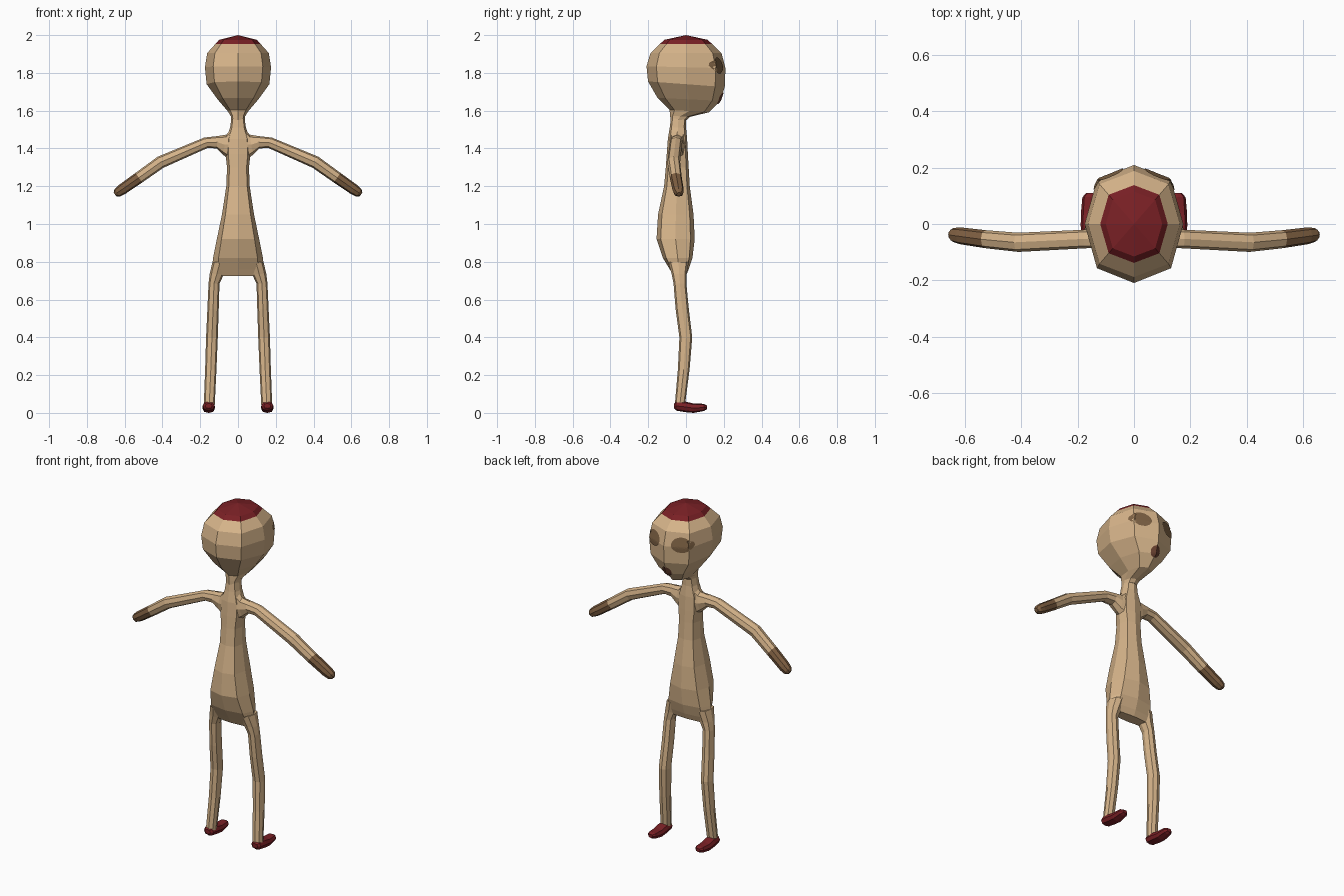
import bpy, bmesh, math
from mathutils import Vector
from mathutils.bvhtree import BVHTree

if "Cube" in bpy.data.objects:
    bpy.data.objects.remove(bpy.data.objects["Cube"])


def srgb(r, g, b):
    return tuple(((c / 255 + 0.055) / 1.055) ** 2.4 for c in (r, g, b)) + (1.0,)


def material(name, *rgb):
    m = bpy.data.materials.new(name)
    m.diffuse_color = srgb(*rgb)
    m.use_nodes = True
    m.node_tree.nodes["Principled BSDF"].inputs["Base Color"].default_value = m.diffuse_color
    return m


SKIN = material("tan skin", 214, 180, 138)
BROWN = material("brown hands", 128, 96, 66)
RED = material("dark red", 122, 32, 37)
EYE = material("brown eyes", 126, 98, 68)
MOUTH = material("dark mouth", 104, 64, 48)


def ring(center, u, v, diag=0.75):
    """Eight-sided cross-section spanned by half-axes u and v."""
    c, u, v = Vector(center), Vector(u), Vector(v)
    steps = [(1, 0), (diag, diag), (0, 1), (-diag, diag),
             (-1, 0), (-diag, -diag), (0, -1), (diag, -diag)]
    return [c + u * a + v * b for a, b in steps]


def link(name, bm, mats):
    bmesh.ops.recalc_face_normals(bm, faces=bm.faces)
    me = bpy.data.meshes.new(name)
    bm.to_mesh(me)
    bm.free()
    ob = bpy.data.objects.new(name, me)
    for m in mats:
        me.materials.append(m)
    bpy.context.collection.objects.link(ob)
    return ob


def loft(rings):
    bm = bmesh.new()
    loops = [[bm.verts.new(p) for p in r] for r in rings]
    for a, b in zip(loops, loops[1:]):
        for i in range(8):
            j = (i + 1) % 8
            bm.faces.new((a[i], a[j], b[j], b[i]))
    # Caps are fans around a middle point
    for lp in (loops[0], loops[-1]):
        mid = bm.verts.new(sum((w.co for w in lp), Vector()) / 8)
        for i in range(8):
            bm.faces.new((lp[i], lp[(i + 1) % 8], mid))
    return bm


def mirrored(name, rings, mat):
    ob = link(name, loft(rings), [mat])
    ob.modifiers.new("mirror", 'MIRROR')
    return ob


def limb(points):
    """Rings across a path in the xz plane: x, y, z, half depth, half height."""
    out = []
    for i, (x, y, z, ry, rz) in enumerate(points):
        a, b = points[max(i - 1, 0)], points[min(i + 1, len(points) - 1)]
        t = Vector((b[0] - a[0], 0, b[2] - a[2])).normalized()
        out.append(ring((x, y, z), (0, ry, 0), (-t.z * rz, 0, t.x * rz)))
    return out


# Head: z, centre y, half width, half depth, forward tilt
HEAD = [
    (1.550, -0.040, 0.036, 0.042, 0.000),
    (1.570, -0.032, 0.038, 0.052, 0.003),
    (1.598, 0.018, 0.055, 0.105, 0.006),
    (1.660, 0.015, 0.108, 0.166, 0.008),
    (1.740, 0.002, 0.166, 0.203, 0.015),
    (1.830, 0.000, 0.175, 0.209, 0.005),
    (1.905, 0.000, 0.163, 0.188, 0.000),
    (1.975, 0.000, 0.100, 0.115, 0.000)]
bm = loft([ring((0, cy, z), (rx, 0, 0), (0, ry, -t)) for z, cy, rx, ry, t in HEAD])
for v in bm.verts:
    if v.co.z > 1.97 and abs(v.co.x) < 0.001 and abs(v.co.y) < 0.001:
        v.co.z = 2.0
# Red cap is the crown above a level cut
bmesh.ops.bisect_plane(bm, geom=bm.verts[:] + bm.edges[:] + bm.faces[:],
                       plane_co=(0, 0, 1.953), plane_no=(0, 0, 1))
for f in bm.faces:
    f.material_index = int(f.calc_center_median().z > 1.953)
bm.normal_update()
head_tree = BVHTree.FromBMesh(bm)
link("head", bm, [SKIN, RED])


# Face spots: thin patches that hug the back-to-front curve of the head
def face_spot(name, cx, cz, rx, rz, mat):
    sb = bmesh.new()

    def put(k, a):
        x, z = cx + rx * k * math.cos(a), cz + rz * k * math.sin(a)
        hit, n, _, _ = head_tree.ray_cast(Vector((x, 1, z)), Vector((0, -1, 0)))
        off = n if n.y > 0 else -n
        return sb.verts.new(hit + off * 0.004)

    n = 16
    mid = put(0, 0)
    inner = None
    for k in (0.25, 0.5, 0.75, 1.0):
        cur = [put(k, 2 * math.pi * i / n) for i in range(n)]
        for i in range(n):
            j = (i + 1) % n
            if inner:
                sb.faces.new((inner[i], cur[i], cur[j], inner[j]))
            else:
                sb.faces.new((mid, cur[i], cur[j]))
        inner = cur
    ob = link(name, sb, [mat])
    # Patches face forward (+y)
    if sum(p.normal.y for p in ob.data.polygons) < 0:
        ob.data.flip_normals()


for side, label in ((-1, "left"), (1, "right")):
    face_spot(label + "_eye", side * 0.088, 1.838, 0.052, 0.043, EYE)
face_spot("mouth", 0, 1.668, 0.028, 0.030, MOUTH)

# Torso: z, front y, back y, half width
TORSO = [
    (1.560, -0.080, 0.000, 0.035),
    (1.510, -0.086, 0.000, 0.042),
    (1.450, -0.096, 0.006, 0.062),
    (1.370, -0.102, 0.010, 0.066),
    (1.300, -0.107, 0.014, 0.058),
    (1.200, -0.116, 0.020, 0.062),
    (1.050, -0.148, 0.040, 0.085),
    (0.920, -0.156, 0.046, 0.112),
    (0.820, -0.122, 0.034, 0.132),
    (0.760, -0.086, 0.014, 0.138),
    (0.725, -0.066, 0.000, 0.125)]
link("torso", loft([ring((0, (f + b) / 2, z), (w, 0, 0), (0, (b - f) / 2, 0), 0.78)
                    for z, f, b, w in TORSO]), [SKIN])

# Arms flare where they meet the shoulder
ARM = [
    (0.035, -0.045, 1.420, 0.042, 0.088),
    (0.070, -0.047, 1.420, 0.038, 0.054),
    (0.110, -0.050, 1.433, 0.035, 0.033),
    (0.170, -0.053, 1.430, 0.033, 0.029),
    (0.410, -0.065, 1.327, 0.034, 0.033),
    (0.525, -0.054, 1.245, 0.032, 0.031)]
HAND = [
    (0.525, -0.054, 1.245, 0.032, 0.031),
    (0.615, -0.042, 1.182, 0.030, 0.029),
    (0.640, -0.039, 1.165, 0.025, 0.024),
    (0.652, -0.038, 1.157, 0.012, 0.012)]
mirrored("arms", limb(ARM), SKIN)
mirrored("hands", limb(HAND), BROWN)

# Legs: x, y, z, half width, half depth
LEG = [
    (0.095, -0.040, 0.800, 0.040, 0.055),
    (0.112, -0.036, 0.735, 0.038, 0.040),
    (0.127, -0.032, 0.685, 0.029, 0.034),
    (0.132, -0.020, 0.550, 0.030, 0.035),
    (0.138, -0.001, 0.400, 0.031, 0.034),
    (0.144, -0.012, 0.230, 0.030, 0.031),
    (0.152, -0.032, 0.045, 0.029, 0.027)]
mirrored("legs", [ring((x, y, z), (rx, 0, 0), (0, ry, 0)) for x, y, z, rx, ry in LEG], SKIN)

# Feet: y, bottom z, top z, half width
FOOT = [
    (-0.063, 0.024, 0.050, 0.018),
    (-0.052, 0.012, 0.061, 0.031),
    (-0.005, 0.004, 0.060, 0.034),
    (0.040, 0.000, 0.050, 0.033),
    (0.095, 0.010, 0.048, 0.028),
    (0.110, 0.019, 0.040, 0.014)]
mirrored("feet", [ring((0.155, y, (a + b) / 2), (w, 0, 0), (0, 0, (b - a) / 2))
                  for y, a, b, w in FOOT], RED)
